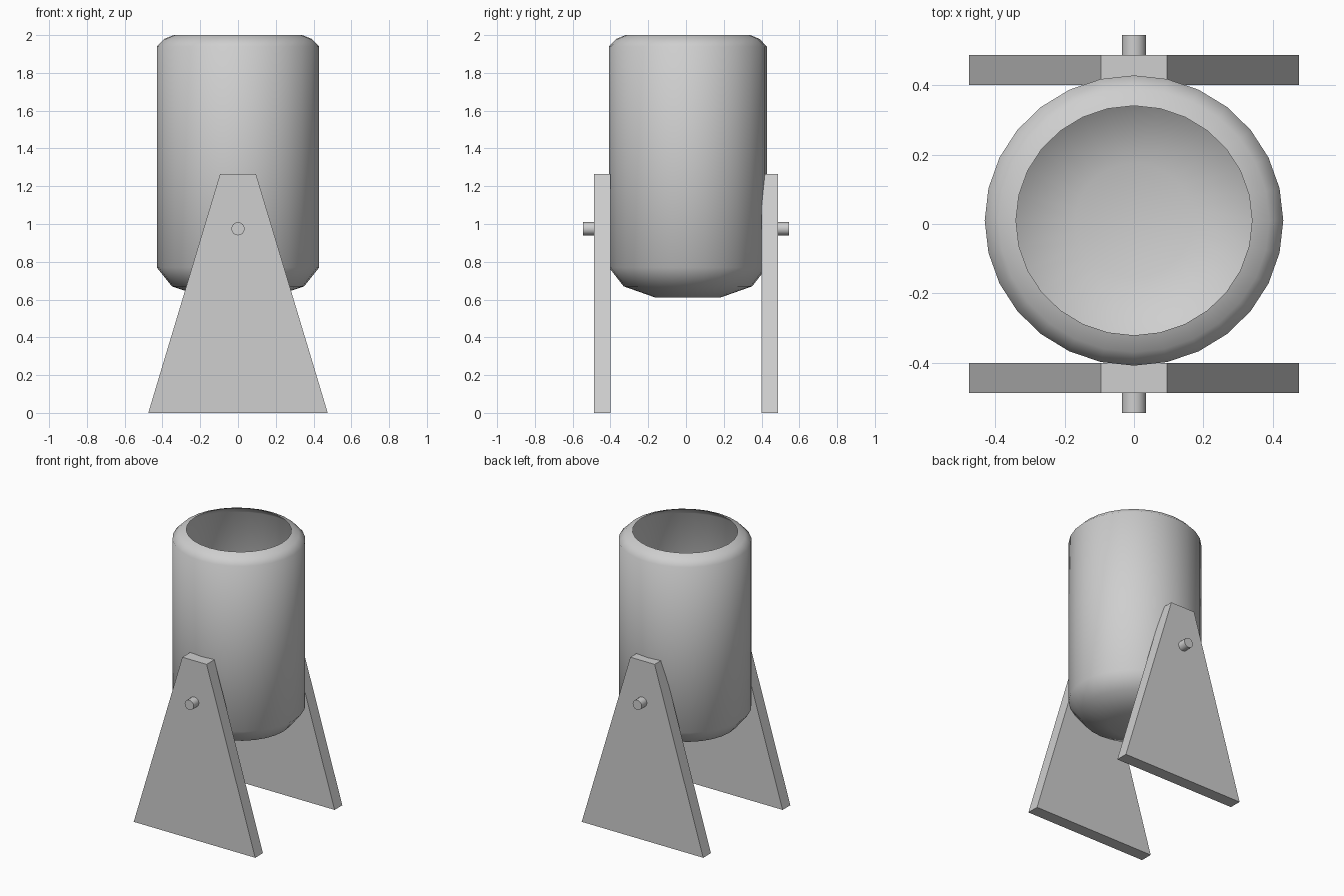
import bpy, bmesh, math
from mathutils import Matrix

cube = bpy.data.objects.get("Cube")
if cube:
    bpy.data.objects.remove(cube, do_unlink=True)

grey = bpy.data.materials.new("light_grey")
grey.use_nodes = True
grey.diffuse_color = (0.62, 0.62, 0.62, 1)
grey.node_tree.nodes["Principled BSDF"].inputs["Base Color"].default_value = grey.diffuse_color


def finish(name, bm, smooth=None):
    bmesh.ops.recalc_face_normals(bm, faces=bm.faces)
    mesh = bpy.data.meshes.new(name)
    bm.to_mesh(mesh)
    bm.free()
    mesh.materials.append(grey)
    obj = bpy.data.objects.new(name, mesh)
    bpy.context.collection.objects.link(obj)
    if smooth:
        bpy.ops.object.select_all(action='DESELECT')
        obj.select_set(True)
        bpy.context.view_layer.objects.active = obj
        bpy.ops.object.shade_smooth_by_angle(angle=math.radians(smooth))
    return obj


# Hollow drum: the outer profile, then the same profile back up inside
outer = [(0, 0.61), (0.175, 0.61), (0.35, 0.67), (0.43, 0.77),
         (0.43, 1.94), (0.39, 1.98), (0.34, 2.0)]
wall = 0.006
inner = [(max(r - wall, 0), z + wall) for r, z in outer[:4]]
inner += [(r - wall, z - wall) for r, z in outer[4:6]]
profile = outer + inner[::-1]
bm = bmesh.new()
verts = [bm.verts.new((r, 0, z)) for r, z in profile]
edges = [bm.edges.new(pair) for pair in zip(verts, verts[1:])]
bmesh.ops.spin(bm, geom=verts + edges, axis=(0, 0, 1), cent=(0, 0, 0),
               steps=28, angle=math.tau)
bmesh.ops.remove_doubles(bm, verts=bm.verts, dist=0.0005)
bmesh.ops.transform(bm, matrix=Matrix.Translation((0, 0.01, 0))
                    @ Matrix.Diagonal((1, 0.972, 1, 1)), verts=bm.verts)
finish("drum", bm, 60)

for side, label in ((-1, "front"), (1, "back")):
    # Tapered support panel
    bm = bmesh.new()
    outline = [(-0.475, 0), (0.475, 0), (0.095, 1.265), (-0.095, 1.265)]
    face = bm.faces.new([bm.verts.new((x, side * 0.4, z)) for x, z in outline])
    grown = bmesh.ops.extrude_face_region(bm, geom=[face])["geom"]
    bmesh.ops.translate(bm, vec=(0, side * 0.086, 0),
                        verts=[v for v in grown if isinstance(v, bmesh.types.BMVert)])
    # the starting face stays as the inner cap
    finish(label + "_support", bm)

    # Pivot pin through the panel
    bm = bmesh.new()
    bmesh.ops.create_cone(bm, cap_ends=True, segments=16, radius1=0.035, radius2=0.035,
                          depth=0.14,
                          matrix=Matrix.Translation((0, side * 0.475, 0.975))
                          @ Matrix.Rotation(math.pi / 2, 4, 'X'))
    finish(label + "_pivot_pin", bm, 40)
